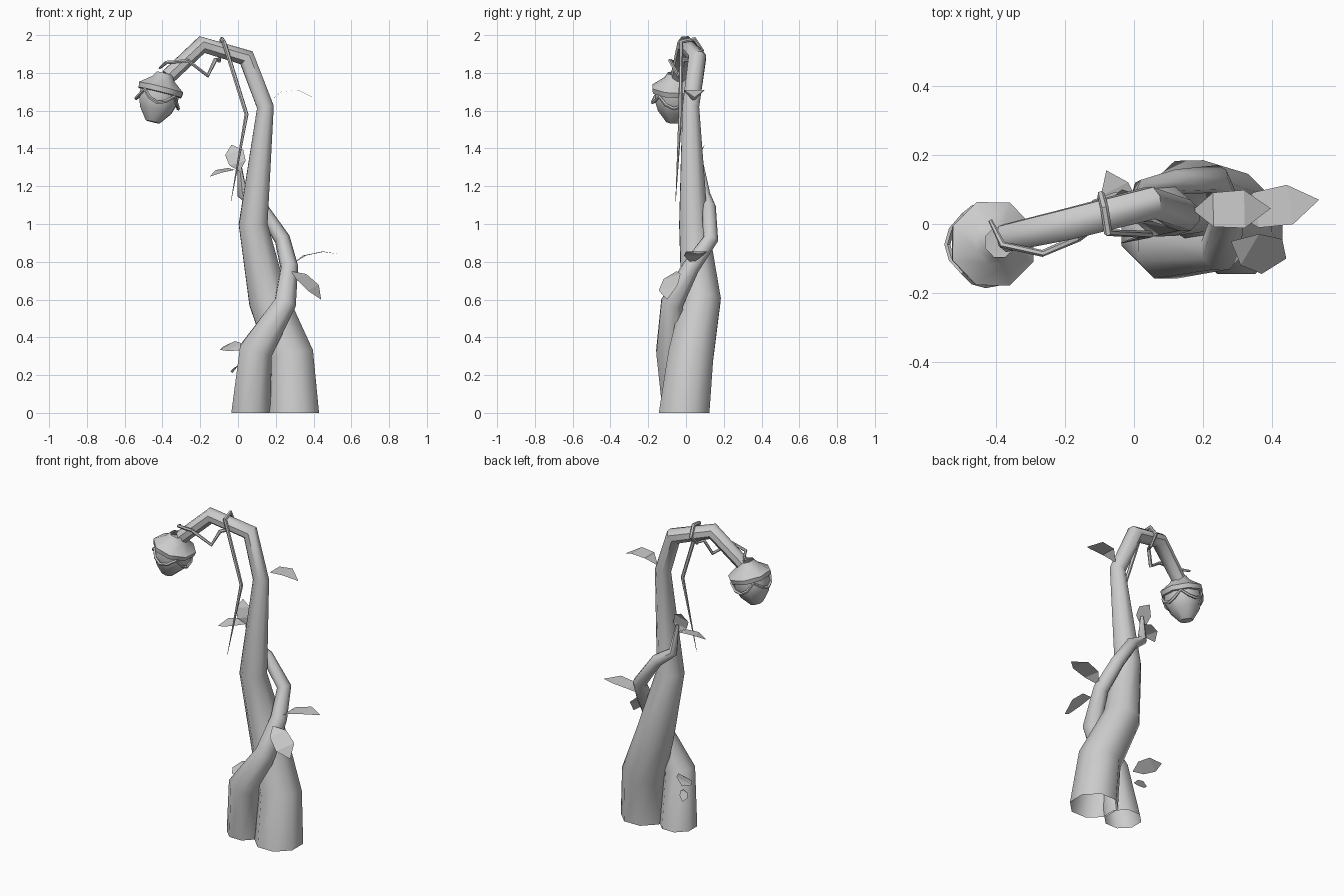
import bpy, bmesh, math
from mathutils import Vector

cube = bpy.data.objects.get("Cube")
if cube:
    bpy.data.objects.remove(cube)

grey = bpy.data.materials.new("plain grey")
grey.use_nodes = True
grey.diffuse_color = (0.6, 0.6, 0.6, 1)
grey.node_tree.nodes["Principled BSDF"].inputs["Base Color"].default_value = (0.6, 0.6, 0.6, 1)


def finish(name, bm, smooth=True):
    mesh = bpy.data.meshes.new(name)
    bm.to_mesh(mesh)
    bm.free()
    mesh.materials.append(grey)
    ob = bpy.data.objects.new(name, mesh)
    bpy.context.collection.objects.link(ob)
    bpy.ops.object.select_all(action="DESELECT")
    ob.select_set(True)
    bpy.context.view_layer.objects.active = ob
    if smooth:
        bpy.ops.object.shade_smooth_by_angle(angle=math.radians(46))
    return ob


def tube(name, path, sides=8, start=None, cap_end=True, closed=False):
    """Sweep a polygon along (x, y, z, radius) points, mitred at the bends."""
    bm = bmesh.new()
    pts = [Vector(p[:3]) for p in path]
    n = len(pts)
    rings, side, last = [], None, None
    for i, p in enumerate(pts):
        before = pts[i - 1] if i or closed else p
        after = pts[(i + 1) % n] if i < n - 1 or closed else p
        a, b = (p - before).normalized(), (after - p).normalized()
        t = (a + b).normalized()
        if i == 0 and start:
            t = Vector(start)
        if side is None:
            side = t.orthogonal().normalized()
        else:
            side = last.rotation_difference(t) @ side
        side = (side - t * side.dot(t)).normalized()
        last = t
        up = t.cross(side)
        ring = []
        for k in range(sides):
            ang = 2 * math.pi * (k + 0.5) / sides
            ring.append(bm.verts.new(p + (side * math.cos(ang) + up * math.sin(ang)) * path[i][3]))
        rings.append(ring)
    pairs = list(zip(rings, rings[1:]))
    if closed:
        pairs.append((rings[-1], rings[0]))
    for r0, r1 in pairs:
        for k in range(sides):
            j = (k + 1) % sides
            bm.faces.new((r0[k], r0[j], r1[j], r1[k]))
    if cap_end and not closed:
        bm.faces.new(rings[-1])
    return finish(name, bm)


def leaf(name, base, tip, width, up, arch=0.03):
    """Pointed leaf blade, arched along its length."""
    bm = bmesh.new()
    base, tip = Vector(base), Vector(tip)
    along = tip - base
    across = along.cross(Vector(up)).normalized()
    normal = across.cross(along).normalized()
    start, end = bm.verts.new(base), bm.verts.new(tip)
    rows = []
    for t, w in ((0.28, 0.9), (0.68, 1.0)):
        mid = base + along * t + normal * arch
        rows.append([bm.verts.new(mid + across * s * w * width / 2) for s in (-1, 1)])
    (a, b), (c, d) = rows
    for f in ((start, b, a), (a, b, d, c), (c, d, end)):
        bm.faces.new(f)
    finish(name, bm, smooth=False)


# main stem, arching over to the neck of the flower
tube("main_stem", [
    (0.295, -0.01, 0, 0.145), (0.28, 0.025, 0.3, 0.13), (0.16, 0.08, 0.6, 0.112),
    (0.08, 0.04, 1.0, 0.082), (0.145, 0.025, 1.62, 0.048), (0.045, 0.06, 1.88, 0.05),
    (-0.19, 0.0, 1.95, 0.048), (-0.37, -0.04, 1.78, 0.042)], start=(0, 0, 1))

# second stem twisting round the first
tube("twisting_stem", [
    (0.068, -0.02, 0, 0.112), (0.095, -0.07, 0.33, 0.095), (0.25, -0.075, 0.58, 0.062),
    (0.272, 0.025, 0.77, 0.048), (0.235, 0.13, 0.92, 0.042), (0.12, 0.122, 1.09, 0.036),
    (0.022, 0.1, 1.16, 0.028), (0.005, 0.08, 1.33, 0.01)], start=(0, 0, 1))

# drooping bud and its flared cap
axis = Vector((-0.24, -0.05, -0.97)).normalized()
centre = Vector((-0.41, -0.058, 1.71))


def along_bud(stations):
    return [(*(centre + axis * d), r) for d, r in stations]


tube("bud_cap", along_bud([(-0.09, 0.045), (-0.06, 0.065), (-0.012, 0.13),
                           (0.015, 0.125), (0.02, 0.1)]))
tube("bud", along_bud([(0.0, 0.11), (0.05, 0.113), (0.11, 0.092), (0.175, 0.04)]))

# scalloped lip hanging under the cap
u = axis.orthogonal().normalized()
v = axis.cross(u)
lip = []
for k in range(16):
    ang = 2 * math.pi * k / 16
    drop = 0.02 + 0.055 * abs(math.sin(2 * ang))
    p = centre + axis * drop + (u * math.cos(ang) + v * math.sin(ang)) * 0.115
    lip.append((*p, 0.009))
tube("bud_lip", lip, sides=5, closed=True)

# hanging tendril hooked over the arch, and one curling round the neck
tube("hanging_tendril", [
    (-0.10, 0.03, 1.86, 0.009), (-0.095, 0.085, 1.92, 0.011), (-0.085, 0.045, 1.98, 0.012),
    (-0.075, -0.025, 1.965, 0.012), (0.045, -0.03, 1.58, 0.011),
    (-0.037, -0.055, 1.12, 0.001)], sides=6)
tube("neck_tendril", [
    (-0.10, 0.03, 1.87, 0.011), (-0.12, -0.01, 1.87, 0.011), (-0.16, -0.04, 1.785, 0.011),
    (-0.265, -0.085, 1.865, 0.01), (-0.38, -0.06, 1.855, 0.01), (-0.415, 0.01, 1.825, 0.006)],
    sides=6)

# leaves
leaf("upper_leaf", (0.17, 0.04, 1.65), (0.395, 0.045, 1.67), 0.11, (0, 0, 1), 0.045)
leaf("middle_leaf", (0.29, 0.03, 0.79), (0.535, 0.07, 0.84), 0.115, (0, 0, 1), 0.03)
leaf("drooping_leaf", (0.28, -0.05, 0.75), (0.44, -0.1, 0.6), 0.12, (0.5, -0.5, 0.7), 0.02)
leaf("low_leaf", (0.01, 0.0, 0.33), (-0.08, 0.155, 0.35), 0.1, (-0.3, -0.4, 0.85), 0.015)
leaf("small_low_leaf", (0.01, 0.01, 0.25), (-0.03, 0.08, 0.21), 0.05, (-0.6, 0.2, 0.7), 0.01)
leaf("side_leaf", (0.01, 0.08, 1.28), (-0.15, 0.01, 1.25), 0.09, (0, -0.15, 1), 0.02)
leaf("top_leaf", (0.01, 0.07, 1.28), (-0.035, 0.1, 1.42), 0.1, (0, -1, 0.3), 0.015)
